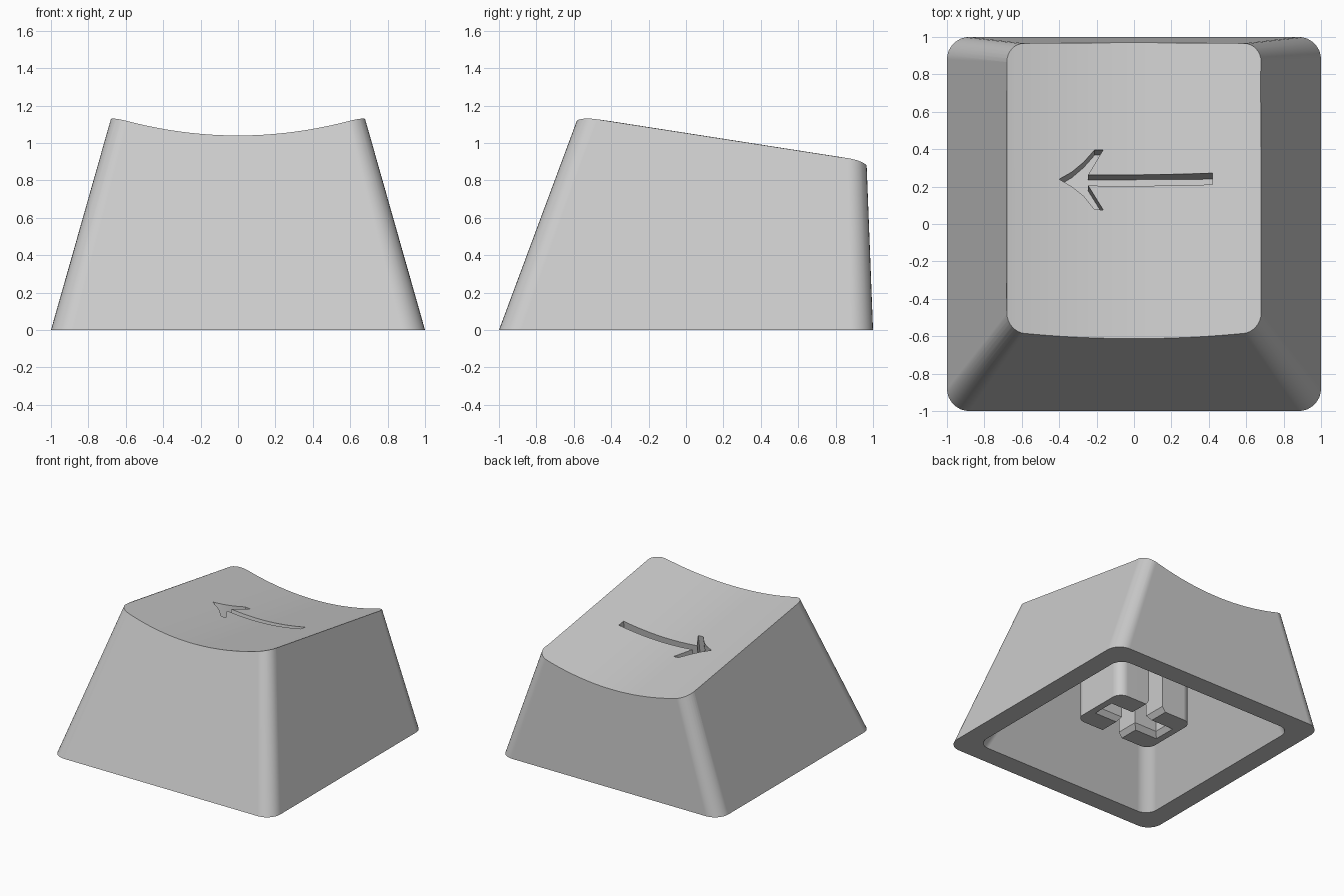
import bpy, bmesh, math
from mathutils import Vector

if "Cube" in bpy.data.objects:
    bpy.data.objects.remove(bpy.data.objects["Cube"], do_unlink=True)

SLOPE = 0.155     # fall of the top towards the back
DISH = 0.108      # depth of the hollow in the top
HALF = 0.68       # half width of the top

grey = bpy.data.materials.new("light_grey")
grey.use_nodes = True
colour = (0.6, 0.6, 0.6, 1)
grey.diffuse_color = colour
grey.node_tree.nodes["Principled BSDF"].inputs["Base Color"].default_value = colour


def plane(y):
    return 1.053 - SLOPE * y


def rounded(hx, y0, y1, r, height, steps=8):
    """Rounded rectangle whose height is a function of y."""
    pts = []
    centres = [(hx - r, y1 - r), (r - hx, y1 - r), (r - hx, y0 + r), (hx - r, y0 + r)]
    for k, (cx, cy) in enumerate(centres):
        for i in range(steps + 1):
            a = math.pi / 2 * (k + i / steps)
            y = cy + r * math.sin(a)
            pts.append(Vector((cx + r * math.cos(a), y, height(y))))
    return pts


def rectangle(hx, hy, z):
    return [Vector((x, y, z)) for x, y in ((hx, hy), (-hx, hy), (-hx, -hy), (hx, -hy))]


def loft(name, low, high):
    """Closed solid between two matching outlines."""
    bm = bmesh.new()
    a = [bm.verts.new(p) for p in low]
    b = [bm.verts.new(p) for p in high]
    n = len(a)
    bm.faces.new(a[::-1])
    bm.faces.new(b)
    for i in range(n):
        j = (i + 1) % n
        bm.faces.new((a[i], a[j], b[j], b[i]))
    bmesh.ops.recalc_face_normals(bm, faces=bm.faces)
    mesh = bpy.data.meshes.new(name)
    bm.to_mesh(mesh)
    bm.free()
    mesh.materials.append(grey)
    obj = bpy.data.objects.new(name, mesh)
    bpy.context.collection.objects.link(obj)
    return obj


def cut(obj, cutter):
    cutter.hide_render = True
    mod = obj.modifiers.new("cut", 'BOOLEAN')
    mod.operation = 'DIFFERENCE'
    mod.solver = 'EXACT'
    mod.object = cutter
    bpy.context.view_layer.objects.active = obj
    bpy.ops.object.modifier_apply(modifier=mod.name)
    bpy.data.objects.remove(cutter, do_unlink=True)


def smooth(obj):
    """Smooth corners while the large walls stay flat."""
    bpy.ops.object.select_all(action='DESELECT')
    obj.select_set(True)
    bpy.context.view_layer.objects.active = obj
    bpy.ops.object.shade_smooth_by_angle(angle=math.radians(25))
    obj.modifiers.new("flat_walls", 'WEIGHTED_NORMAL').keep_sharp = True


# Tapered outer body, carried a little past the top so the dish trims it
base = rounded(1, -1, 1, 0.12, lambda y: 0)
top = rounded(HALF, -0.575, 0.965, 0.1, plane)
cap = loft("key_cap", base, [p.lerp(q, 1.04) for p, q in zip(base, top)])

# Cylindrical hollow along the sloping top
profile = []
for i in range(41):
    x = -1 + i / 20
    profile.append((x, DISH * ((x / HALF) ** 2 - 1)))
profile += [(1, 1), (-1, 1)]
ends = [[Vector((x, y, plane(y) + z)) for x, z in profile] for y in (-1.4, 1.4)]
cut(cap, loft("dish_cutter", *ends))

# Cavity open at the bottom, narrowing to a level ceiling
mouth = rounded(0.835, -0.835, 0.835, 0.1, lambda y: 0)
ceiling = rounded(0.55, -0.49, 0.76, 0.1, lambda y: 0.69)
cut(cap, loft("cavity_cutter", [p.lerp(q, -0.05) for p, q in zip(mouth, ceiling)], ceiling))

# Engraved arrow, cut square to the sloping top
arrow = [(-0.4, 0.234), (-0.332, 0.196), (-0.269, 0.147), (-0.21, 0.075), (-0.165, 0.075),
         (-0.245, 0.203), (0.42, 0.205), (0.42, 0.266), (-0.245, 0.261), (-0.165, 0.395),
         (-0.21, 0.395), (-0.269, 0.328), (-0.332, 0.274)]
normal = Vector((0, SLOPE, 1))
surface = [Vector((x, y, plane(y) - DISH)) for x, y in arrow]
cut(cap, loft("arrow_cutter", [p - normal * 0.17 for p in surface],
              [p + normal * 0.2 for p in surface]))
smooth(cap)

# Mounting stem with a cross-shaped socket and a bevelled lead-in
stem = loft("stem", *[rounded(0.355, -0.255, 0.255, 0.08, lambda y: z) for z in (0.14, 0.7)])
for hx, hy in ((0.27, 0.065), (0.065, 0.4)):
    cut(stem, loft("socket_cutter", rectangle(hx, hy, 0), rectangle(hx, hy, 0.6)))
    cut(stem, loft("lead_in_cutter", rectangle(hx + 0.06, hy + 0.06, 0.1),
                   rectangle(hx, hy, 0.18)))
smooth(stem)
